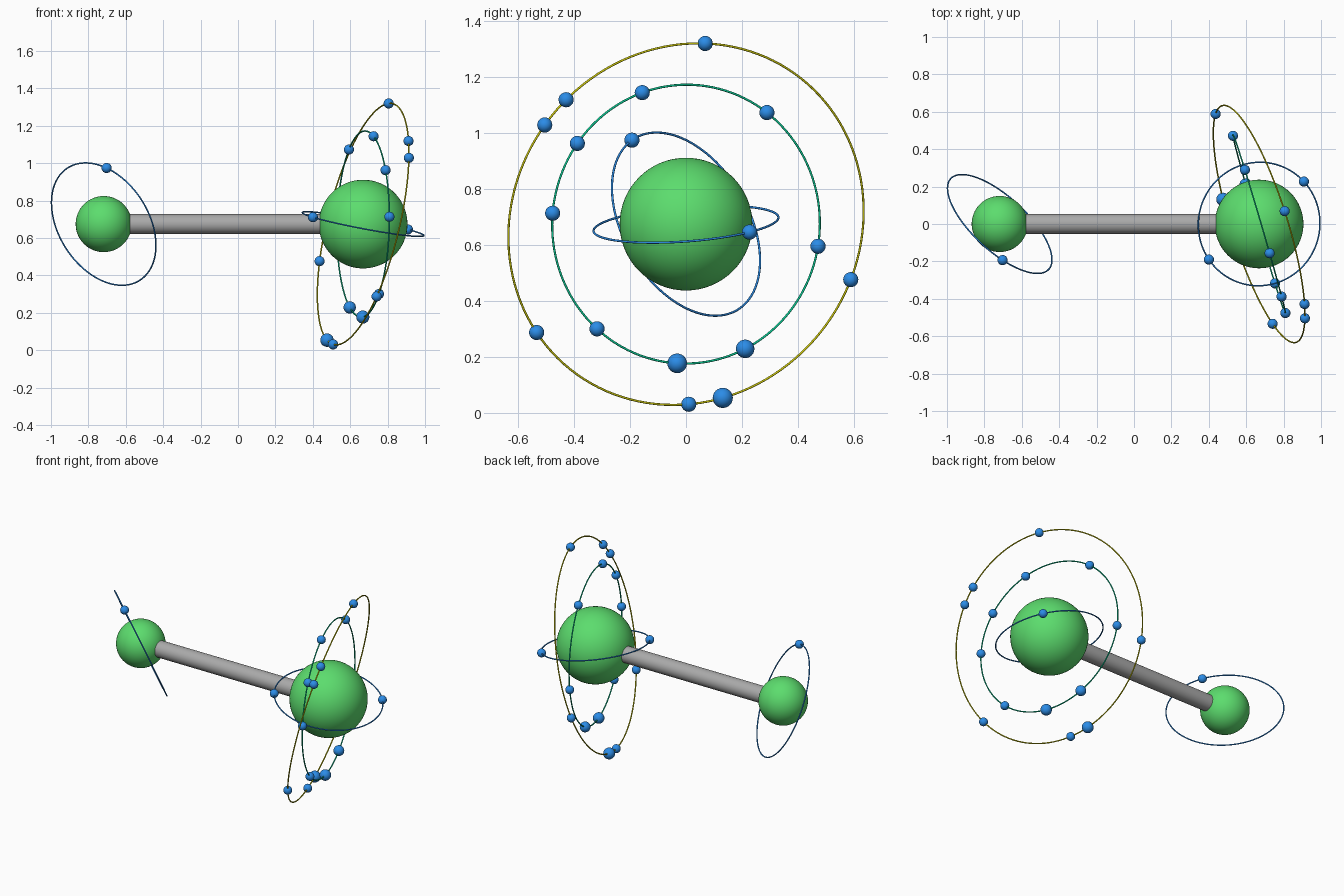
import bpy
import math
from mathutils import Vector

cube = bpy.data.objects.get("Cube")
if cube:
    bpy.data.objects.remove(cube, do_unlink=True)


def material(name, rgb):
    mat = bpy.data.materials.new(name)
    mat.use_nodes = True
    mat.diffuse_color = (*rgb, 1)
    mat.node_tree.nodes["Principled BSDF"].inputs["Base Color"].default_value = (*rgb, 1)
    return mat


GREEN = material("nucleus green", (0.107, 0.72, 0.155))
BLUE = material("electron blue", (0.025, 0.27, 0.82))
GREY = material("bond grey", (0.40, 0.40, 0.40))
TEAL = material("middle orbit teal", (0.003, 0.58, 0.29))
OLIVE = material("outer orbit yellow", (0.60, 0.57, 0.004))

SMALL = Vector((-0.718, 0, 0.674))
LARGE = Vector((0.669, 0, 0.674))


def finish(name, mat):
    obj = bpy.context.object
    obj.name = name
    obj.data.materials.append(mat)
    bpy.ops.object.shade_smooth_by_angle(angle=math.radians(40))


def ball(name, centre, radius, mat, segments=24):
    bpy.ops.mesh.primitive_uv_sphere_add(segments=segments, ring_count=segments // 2,
                                         radius=radius, location=centre)
    finish(name, mat)


def orbit(name, centre, normal, radius, mat, electrons, big=()):
    """Thin ring around a nucleus, with electrons snapped onto it."""
    normal = Vector(normal).normalized()
    bpy.ops.mesh.primitive_torus_add(major_segments=128, minor_segments=10,
                                     major_radius=radius, minor_radius=0.004,
                                     location=centre,
                                     rotation=normal.to_track_quat("Z", "Y").to_euler())
    finish(name, mat)
    for i, point in enumerate(electrons):
        offset = Vector(point) - centre
        offset -= normal * offset.dot(normal)
        ball(f"{name}_electron_{i + 1}", centre + offset.normalized() * radius,
             big[i] if i in big else 0.027, BLUE)


# Nuclei
ball("small_nucleus", SMALL, 0.15, GREEN, 64)
ball("large_nucleus", LARGE, 0.237, GREEN, 64)

# Bond rod between the nuclei
bpy.ops.mesh.primitive_cylinder_add(vertices=48, radius=0.053, depth=LARGE.x - SMALL.x,
                                    location=(SMALL + LARGE) / 2,
                                    rotation=(0, math.pi / 2, 0))
finish("bond", GREY)

# Orbits with their electrons
orbit("small_orbit", SMALL, (0.623, 0.672, 0.401), 0.357, BLUE, [(-0.70, -0.19, 0.975)])
orbit("inner_orbit", LARGE, (0.19, -0.075, 1), 0.331, BLUE,
      [(0.91, 0.228, 0.647), (0.399, -0.192, 0.715)])
orbit("middle_orbit", LARGE, (1, 0.293, -0.022), 0.498, TEAL,
      [(0.72, -0.159, 1.147), (0.59, 0.29, 1.075), (0.785, -0.39, 0.963),
       (0.805, -0.477, 0.713), (0.525, 0.47, 0.595), (0.75, -0.319, 0.30),
       (0.595, 0.21, 0.23), (0.665, -0.032, 0.18)],
      {6: 0.033, 7: 0.035})
orbit("outer_orbit", LARGE, (1, 0.313, -0.245), 0.663, OLIVE,
      [(0.80, 0.067, 1.325), (0.91, -0.43, 1.12), (0.912, -0.507, 1.03),
       (0.43, 0.587, 0.477), (0.745, -0.534, 0.285), (0.505, 0.009, 0.03),
       (0.47, 0.13, 0.053)],
      {6: 0.036})
